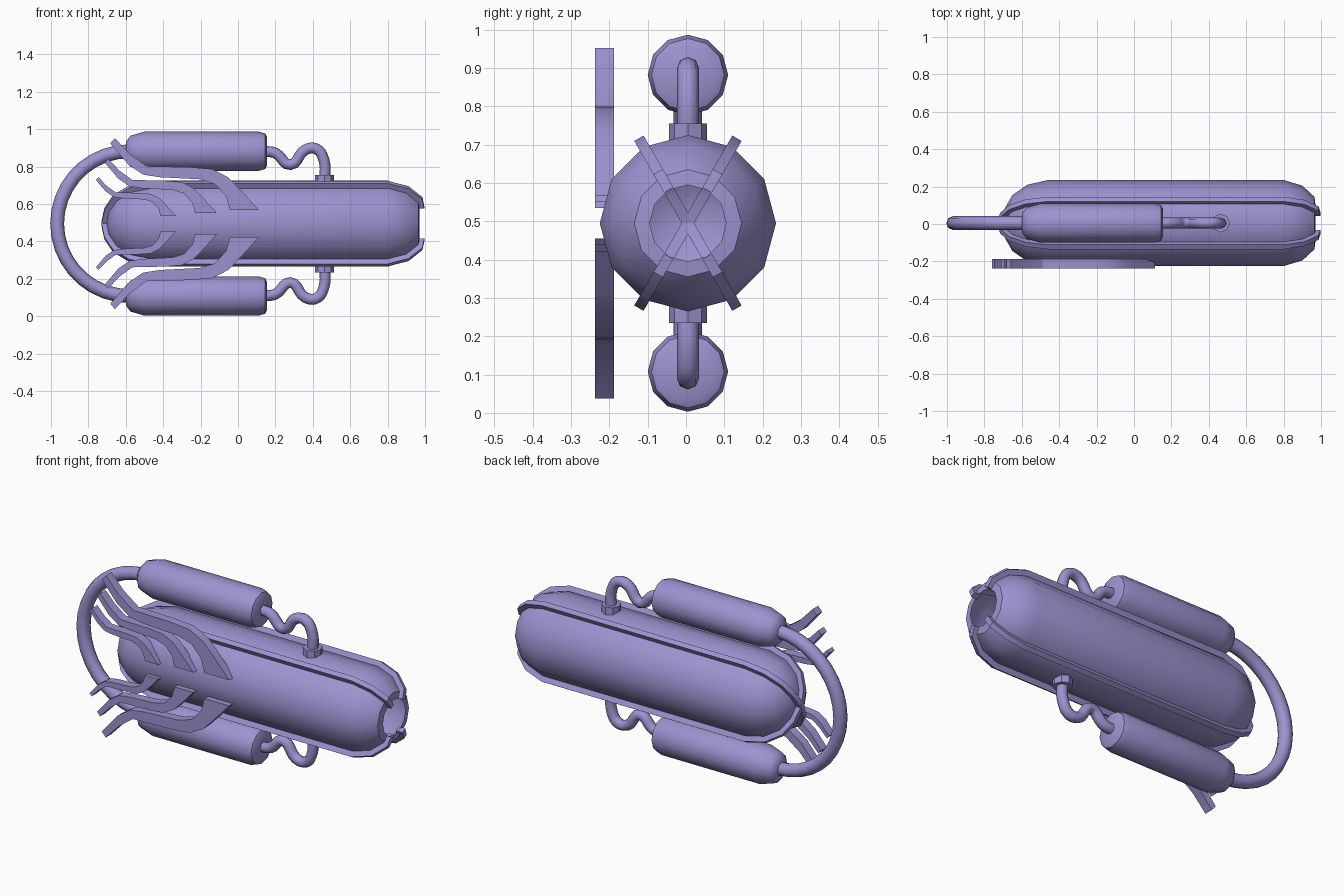
import bpy, bmesh, math
from mathutils import Vector

if "Cube" in bpy.data.objects:
    bpy.data.objects.remove(bpy.data.objects["Cube"])

MID_Y, MID_Z = 0.005, 0.495   # main axis of the whole model
TANK_OFF = 0.387              # tank axis distance from the main axis

purple = bpy.data.materials.new("soft_purple")
purple.use_nodes = True
colour = (0.34, 0.29, 0.63, 1)
purple.diffuse_color = colour
purple.node_tree.nodes["Principled BSDF"].inputs["Base Color"].default_value = colour


def finish(name, bm, angle=40):
    bmesh.ops.remove_doubles(bm, verts=bm.verts, dist=1e-5)
    bmesh.ops.recalc_face_normals(bm, faces=bm.faces)
    mesh = bpy.data.meshes.new(name)
    bm.to_mesh(mesh)
    bm.free()
    mesh.materials.append(purple)
    ob = bpy.data.objects.new(name, mesh)
    bpy.context.collection.objects.link(ob)
    bpy.ops.object.select_all(action='DESELECT')
    ob.select_set(True)
    bpy.context.view_layer.objects.active = ob
    if angle:
        bpy.ops.object.shade_smooth_by_angle(angle=math.radians(angle))
    return ob


def lathe_x(name, profile, z, sides=12):
    """Turn a list of (x, radius) around a line parallel to x."""
    bm = bmesh.new()
    rings = []
    for x, r in profile:
        angles = [math.tau * i / sides for i in range(sides)]
        rings.append([bm.verts.new((x, MID_Y + r * math.cos(a), z + r * math.sin(a)))
                      for a in angles])
    for a, b in zip(rings, rings[1:]):
        for i in range(sides):
            j = (i + 1) % sides
            bm.faces.new((a[i], a[j], b[j], b[i]))
    bmesh.ops.dissolve_degenerate(bm, dist=1e-5, edges=bm.edges)
    return finish(name, bm)


def tube(name, points, radius, kind):
    cu = bpy.data.curves.new(name, 'CURVE')
    cu.dimensions = '3D'
    cu.bevel_depth = radius
    cu.bevel_resolution = 2
    cu.resolution_u = 5
    cu.use_fill_caps = True
    sp = cu.splines.new(kind)
    pts = sp.bezier_points if kind == 'BEZIER' else sp.points
    pts.add(len(points) - 1)
    for p, (x, z) in zip(pts, points):
        if kind == 'BEZIER':
            p.co = (x, MID_Y, z)
            p.handle_left_type = p.handle_right_type = 'AUTO'
        else:
            p.co = (x, MID_Y, z, 1)
    sp.use_smooth = True
    cu.materials.append(purple)
    ob = bpy.data.objects.new(name, cu)
    bpy.context.collection.objects.link(ob)


# Main hull: open at the +x end, domed at the -x end
hull = [(.97, .1), (.965, .14), (.9, .2), (.8, .23), (-.46, .23),
        (-.57, .205), (-.65, .15), (-.69, .08), (-.705, 0)]
lathe_x("hull", hull, MID_Z)


# Raised ribs following the hull profile
def rib(name, sy, sz):
    out = Vector((0, sy * 0.5, sz * 0.866))
    side = Vector((0, -out.z, out.y)) * 0.014
    centre = Vector((0, MID_Y, MID_Z))
    pts = [Vector(p) for p in hull]
    bm = bmesh.new()
    rows = []
    for i, p in enumerate(pts):
        t = pts[min(i + 1, len(pts) - 1)] - pts[max(i - 1, 0)]
        n = Vector((t.y, -t.x)).normalized()
        if i == 0:
            n = Vector((1, 0))
        if i == len(pts) - 1:
            n = Vector((-1, 0))
        row = []
        for depth, s in ((.026, -1), (.026, 1), (-.015, 1), (-.015, -1)):
            q = p + n * depth
            row.append(bm.verts.new(centre + Vector((q.x, 0, 0)) + out * q.y + side * s))
        rows.append(row)
    for a, b in zip(rows, rows[1:]):
        for i in range(4):
            j = (i + 1) % 4
            bm.faces.new((a[i], a[j], b[j], b[i]))
    bm.faces.new(rows[0])
    bm.faces.new(rows[-1])
    finish(name, bm, 35)


# Flame plate outline, measured from its lower corner nearest the +x end
flame = [(-.77, .385), (-.69, .3), (-.6, .235), (-.37, .23), (-.25, .22), (-.165, .176),
         (-.1, .11), (0, 0), (-.155, 0), (-.176, .075), (-.235, .14), (-.315, .165),
         (-.53, .176), (-.62, .19), (-.7, .245), (-.795, .357)]


def flame_plate(name, x, height, scale, s):
    bm = bmesh.new()
    verts = [bm.verts.new((x + u * scale, -.238, MID_Z + s * (height + v * scale)))
             for u, v in flame]
    face = bm.faces.new(verts)
    new = bmesh.ops.extrude_face_region(bm, geom=[face])["geom"]
    bmesh.ops.translate(bm, vec=(0, .05, 0),
                        verts=[g for g in new if isinstance(g, bmesh.types.BMVert)])
    finish(name, bm, 30)


tank = [(-.6, 0), (-.6, .05), (-.575, .083), (-.5, .105), (.11, .105),
        (.145, .095), (.155, .075), (.155, 0)]
feed = [(.13, 0), (.2, -.01), (.28, -.072), (.36, .008), (.42, .012), (.46, -.05), (.463, -.16)]

for s, word in ((1, "upper"), (-1, "lower")):
    axis = MID_Z + s * TANK_OFF
    lathe_x(word + "_tank", tank, axis)
    tube(word + "_feed_pipe", [(x, axis + s * z) for x, z in feed], .029, 'BEZIER')

    # Collar where the feed pipe enters the hull
    bm = bmesh.new()
    bmesh.ops.create_cone(bm, cap_ends=True, segments=8, radius1=.05, radius2=.05, depth=.06)
    bmesh.ops.translate(bm, verts=bm.verts, vec=(.463, MID_Y, MID_Z + s * .23))
    finish(word + "_pipe_collar", bm, 30)

    for sy, hand in ((-1, "front"), (1, "back")):
        rib(f"{word}_{hand}_rib", sy, s)

    for size, x, height, scale in (("large", .112, .072, 1), ("medium", -.112, .056, .755),
                                   ("small", -.33, .04, .54)):
        flame_plate(f"{word}_{size}_flame", x, height, scale, s)

# Half-circle pipe joining both tanks
arc = [(-.58 - TANK_OFF * math.sin(a), MID_Z + TANK_OFF * math.cos(a))
       for a in (math.pi * i / 18 for i in range(19))]
tube("return_pipe", arc, .037, 'POLY')
